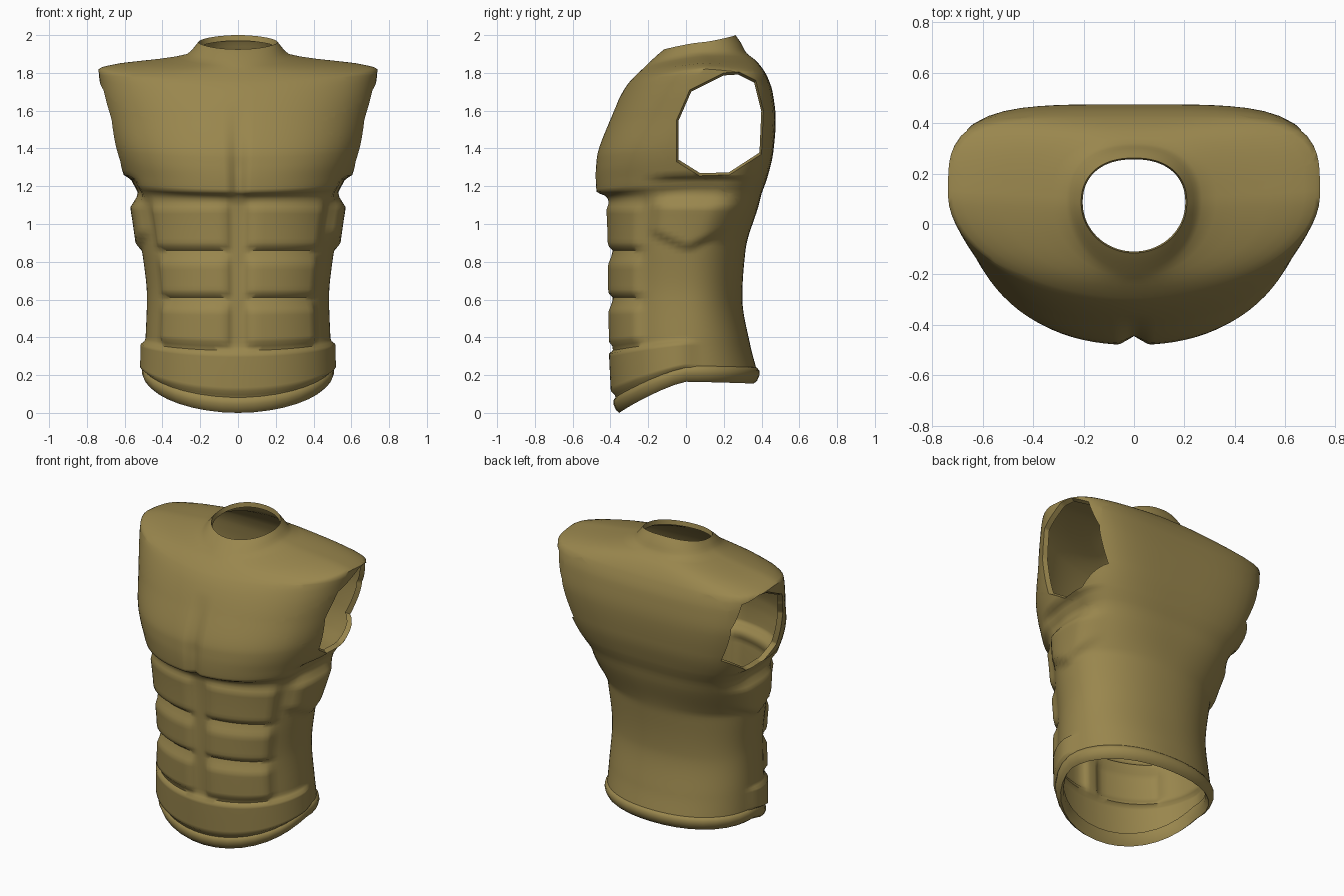
import bpy, bmesh, math
from mathutils import Vector

if "Cube" in bpy.data.objects:
    bpy.data.objects.remove(bpy.data.objects["Cube"])

bronze = bpy.data.materials.new("bronze")
bronze.diffuse_color = (0.32, 0.24, 0.075, 1)
bronze.use_nodes = True
bronze.node_tree.nodes["Principled BSDF"].inputs["Base Color"].default_value = bronze.diffuse_color

# Key rings: half width, front y, back y, then z at front, side and back
RINGS = [
    (.495, -.370, .375, .075, .225, .225),
    (.490, -.382, .340, .330, .380, .360),
    (.482, -.388, .298, .610, .610, .610),
    (.508, -.390, .315, .860, .860, .860),
    (.545, -.400, .385, 1.11, 1.11, 1.10),
    (.560, -.430, .400, 1.15, 1.17, 1.16),
    (.580, -.475, .415, 1.17, 1.21, 1.20),
    (.605, -.480, .432, 1.25, 1.26, 1.25),
    (.655, -.474, .462, 1.35, 1.40, 1.38),
    (.700, -.395, .475, 1.57, 1.58, 1.55),
    (.730, -.340, .458, 1.69, 1.74, 1.70),
    (.738, -.305, .430, 1.745, 1.82, 1.78),
    (.620, -.258, .400, 1.795, 1.852, 1.83),
    (.420, -.225, .365, 1.825, 1.874, 1.87),
    (.270, -.205, .320, 1.845, 1.90, 1.905),
    (.225, -.140, .290, 1.905, 1.945, 1.96),
    (.210, -.115, .262, 1.925, 1.962, 2.00),
]
# Section shape by height: z, centre y, front and back squareness
SHAPE = [(0, 0, 2.1, 2.2), (.9, 0, 2.1, 2.2), (1.3, .09, 2.3, 3.6), (1.6, .11, 2.15, 4.2),
         (1.82, .11, 1.9, 4.2), (1.9, .09, 2, 2.4), (2, .08, 2, 2.2)]

# Columns around the half body, tighter at the centre groove and panel edge
COLS = [0, .04, .07, .095, .12] + [.12 + .068 * i for i in range(1, 12)] + [.92, .98]
COLS += [.98 + (math.pi - .98) * i / 26 for i in range(1, 27)]


def lerp(a, b, t):
    return [p + (q - p) * t for p, q in zip(a, b)]


def shape_at(z):
    for a, b in zip(SHAPE, SHAPE[1:]):
        if z <= b[0]:
            return lerp(a, b, (z - a[0]) / (b[0] - a[0]))[1:]
    return SHAPE[-1][1:]


def clamp(v):
    return max(0.0, min(1.0, v))


def slope(i, k):
    """Slope of ring value k against side height, without overshoot."""
    if i in (0, len(RINGS) - 1):
        i, j = (0, 1) if i == 0 else (i - 1, i)
        return (RINGS[j][k] - RINGS[i][k]) / (RINGS[j][4] - RINGS[i][4])
    d0, d1 = [(RINGS[j][k] - RINGS[j - 1][k]) / (RINGS[j][4] - RINGS[j - 1][4]) for j in (i, i + 1)]
    return 0 if d0 * d1 <= 0 else 2 * d0 * d1 / (d0 + d1)


def smooth_ring(i, t):
    h = RINGS[i + 1][4] - RINGS[i][4]
    return [RINGS[i][k] * (2 * t**3 - 3 * t**2 + 1) + RINGS[i + 1][k] * (3 * t**2 - 2 * t**3)
            + h * slope(i, k) * (t**3 - 2 * t**2 + t) + h * slope(i + 1, k) * (t**3 - t**2)
            for k in range(6)]


def bump(v, lo, hi, soft_lo, soft_hi):
    return clamp((v - lo) / soft_lo) * clamp((hi - v) / soft_hi)


def relief(a, z):
    """Muscle height at angle a on the ring whose front height is z."""
    h = 0
    for lo, hi in ((.345, .605), (.615, .855), (.865, 1.145)):      # abdominal panels
        h += .030 * bump(z, lo, hi, .02, .07) * bump(a, .06, .99, .08, .12)
    h += .026 * bump(z, .09, .335, .02, .02) * clamp((1.75 - a) / .25)  # lower belly
    low = .85 + .18 * abs(a - 1.6)                                  # ribs under the arm
    h += .030 * bump(z, low, 1.14, .04, .05) * bump(a, 1.05, 2.25, .15, .4)
    h -= .030 * bump(z, 1.10, 1.25, .05, .03) * bump(a, 1.05, 2.3, .2, .5)  # armpit fold
    h -= .035 * bump(z, 1.14, 1.65, .03, .35) * clamp((.1 - a) / .1)    # breastbone groove
    return h


def point(ring, a, off=0, dz=0):
    w, yf, yb, zf, zs, zb = ring
    yc, nf, nb = shape_at(zs)
    s, c = math.sin(a), math.cos(a)
    n = nf if c > 0 else nb
    k = (abs(s) ** n + abs(c) ** n) ** (-1 / n)
    depth, zend = (yc - yf, zf) if c > 0 else (yb - yc, zb)
    d = Vector((s * w, -c * depth, 0)) * k
    d += Vector((s, -c, 0)) * off
    return Vector((d.x, yc + d.y, zs + (zend - zs) * abs(c) ** 1.3 + dz))


def skin(bm, rows):
    grid = [[bm.verts.new(p) for p in r] for r in rows]
    for r0, r1 in zip(grid, grid[1:]):
        for i in range(len(r0) - 1):
            bm.faces.new((r0[i], r0[i + 1], r1[i + 1], r1[i]))


def finish(bm, name, angle):
    bmesh.ops.recalc_face_normals(bm, faces=bm.faces)
    me = bpy.data.meshes.new(name)
    bm.to_mesh(me)
    bm.free()
    ob = bpy.data.objects.new(name, me)
    bpy.context.collection.objects.link(ob)
    me.materials.append(bronze)
    mir = ob.modifiers.new("mirror", 'MIRROR')
    mir.merge_threshold = .0005
    bpy.ops.object.select_all(action='DESELECT')
    ob.select_set(True)
    bpy.context.view_layer.objects.active = ob
    bpy.ops.object.shade_smooth_by_angle(angle=math.radians(angle))


# Torso shell, right half
bm = bmesh.new()
rows = []
for i in range(len(RINGS) - 1):
    n = max(2, math.ceil((RINGS[i + 1][3] - RINGS[i][3]) / .021))
    rows += [smooth_ring(i, j / n) for j in range(n)]
rows.append(RINGS[-1])
pts = [[point(r, a, relief(a, r[3])) for a in COLS] for r in rows]
# Turned-in neck edge
pts.append([Vector((p.x * .97, .08 + (p.y - .08) * .97, p.z - .03)) for p in pts[-1]])
skin(bm, pts)

# Armhole: cut along each side of a ten-sided outline, then drop the inside
HOLE = [(-.05, 1.33), (.07, 1.255), (.23, 1.26), (.40, 1.37), (.41, 1.60),
        (.37, 1.76), (.28, 1.805), (.20, 1.80), (.02, 1.71), (-.05, 1.55)]
planes = []
for (y0, z0), (y1, z1) in zip(HOLE, HOLE[1:] + HOLE[:1]):
    planes.append((Vector((0, y0, z0)), Vector((0, z0 - z1, y1 - y0)).normalized()))


def inside(count):
    return [f for f in bm.faces
            if f.calc_center_median().x > .45 and 1.1 < f.calc_center_median().z < 1.9
            and all(max((v.co - p).dot(m) for v in f.verts) > 2e-5 for p, m in planes[:count])]


for i, (p, m) in enumerate(planes):
    faces = inside(i)
    edges = {e for f in faces for e in f.edges}
    verts = {v for f in faces for v in f.verts}
    bmesh.ops.bisect_plane(bm, geom=list(verts) + list(edges) + faces, dist=1e-5,
                           plane_co=p, plane_no=m)
bmesh.ops.delete(bm, geom=inside(len(planes)), context='FACES')

# Turned-in armhole lip
rim = [e for e in bm.edges if e.is_boundary
       and all(v.co.x > .45 and 1.2 < v.co.z < 1.85 for v in e.verts)]
for v in bmesh.ops.extrude_edge_only(bm, edges=rim)["geom"]:
    if isinstance(v, bmesh.types.BMVert):
        v.co += Vector((-.03, (.18 - v.co.y) * .05, (1.53 - v.co.z) * .05))
finish(bm, "muscle_torso_shell", 60)

# Rolled hem around the waist opening
hem = (.49, -.365, .37, .05, .215, .205)
roll = [(-.03, .03), (-.03, -.015), (-.012, -.05), (.006, -.035), (.019, -.005),
        (.018, .018), (.006, .035), (-.012, .038)]
bm = bmesh.new()
skin(bm, [[point(hem, math.pi * i / 18, o, dz) for i in range(19)] for o, dz in roll])
finish(bm, "rolled_hem", 50)
